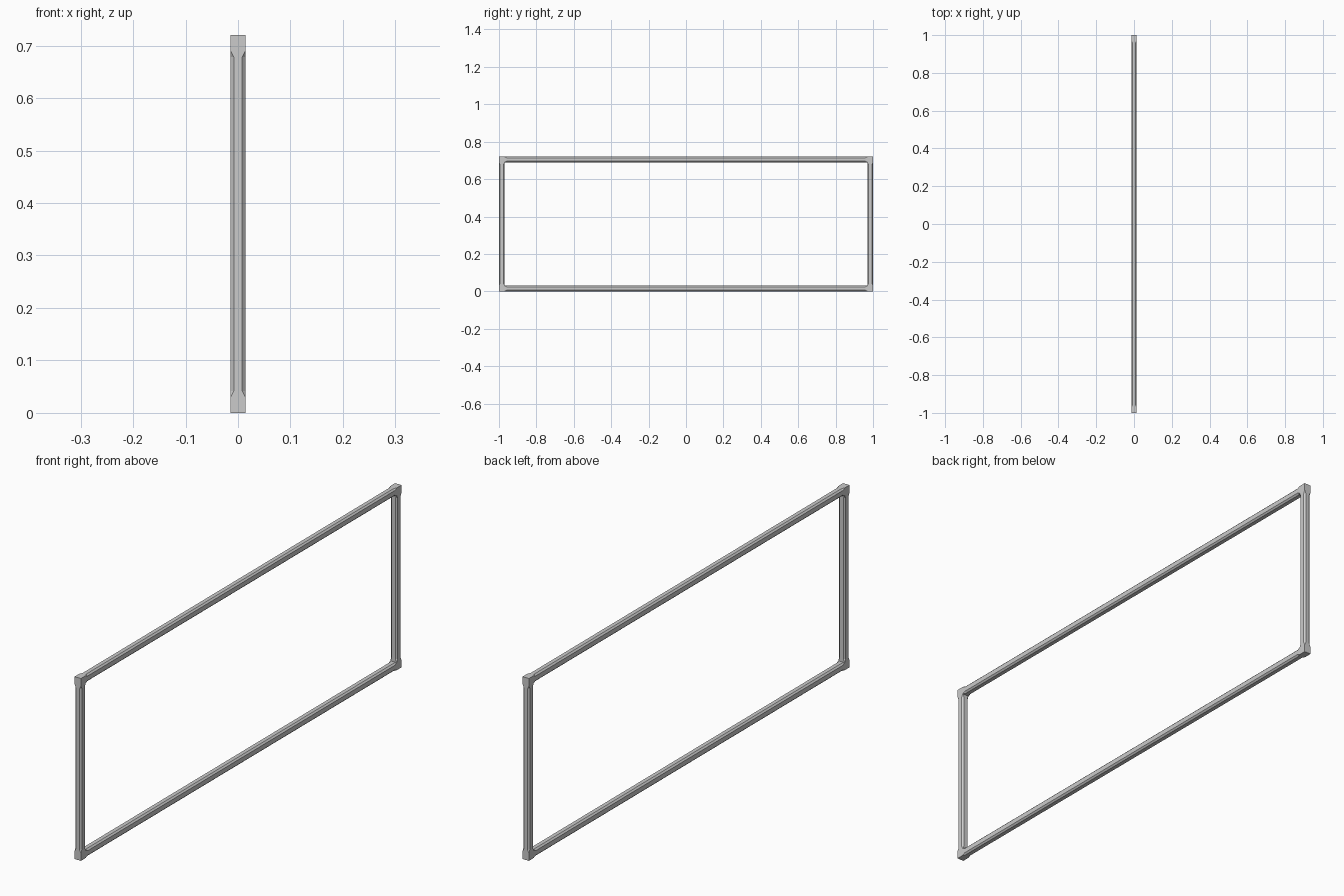
import bpy, bmesh
from mathutils import Vector

if "Cube" in bpy.data.objects:
    bpy.data.objects.remove(bpy.data.objects["Cube"])

W = 0.03          # bar thickness
H = W / 2
X = 0.014         # half depth of the frame
L, Z = 2.0, 0.72  # overall length and height
C = 0.006         # chamfer of the bars


def obj(name, bm):
    bmesh.ops.recalc_face_normals(bm, faces=bm.faces)
    me = bpy.data.meshes.new(name)
    bm.to_mesh(me)
    bm.free()
    o = bpy.data.objects.new(name, me)
    bpy.context.collection.objects.link(o)


def section(c):
    return [(X, H - c), (X - c, H), (c - X, H), (-X, H - c),
            (-X, c - H), (c - X, -H), (X - c, -H), (X, c - H)]


# Bar whose square ends taper into a chamfered octagonal middle
def bar(name, centre, length, vertical):
    bm = bmesh.new()
    rings = []
    h = length / 2
    for t, c in ((-h, 0.0003), (-h + 0.012, C), (h - 0.012, C), (h, 0.0003)):
        ring = []
        for a, b in section(c):
            p = Vector((a, b, t) if vertical else (a, t, b))
            ring.append(bm.verts.new(p + Vector(centre)))
        rings.append(ring)
    for r, s in zip(rings, rings[1:]):
        for i in range(8):
            j = (i + 1) % 8
            bm.faces.new((r[i], r[j], s[j], s[i]))
    bm.faces.new(rings[0])
    bm.faces.new(rings[-1])
    obj(name, bm)


# Square corner block
def corner(name, y, z):
    bm = bmesh.new()
    bmesh.ops.create_cube(bm, size=1)
    for v in bm.verts:
        v.co = Vector((v.co.x * 2 * X, v.co.y * W + y, v.co.z * W + z))
    obj(name, bm)


ye = L / 2 - H
for side, y in (("front", -ye), ("back", ye)):
    bar(side + "_post", (0, y, Z / 2), Z - 2 * W, True)
    for level, z in (("bottom", H), ("top", Z - H)):
        corner(f"{side}_{level}_corner", y, z)
for level, z in (("bottom", H), ("top", Z - H)):
    bar(level + "_rail", (0, 0, z), L - 2 * W, False)
